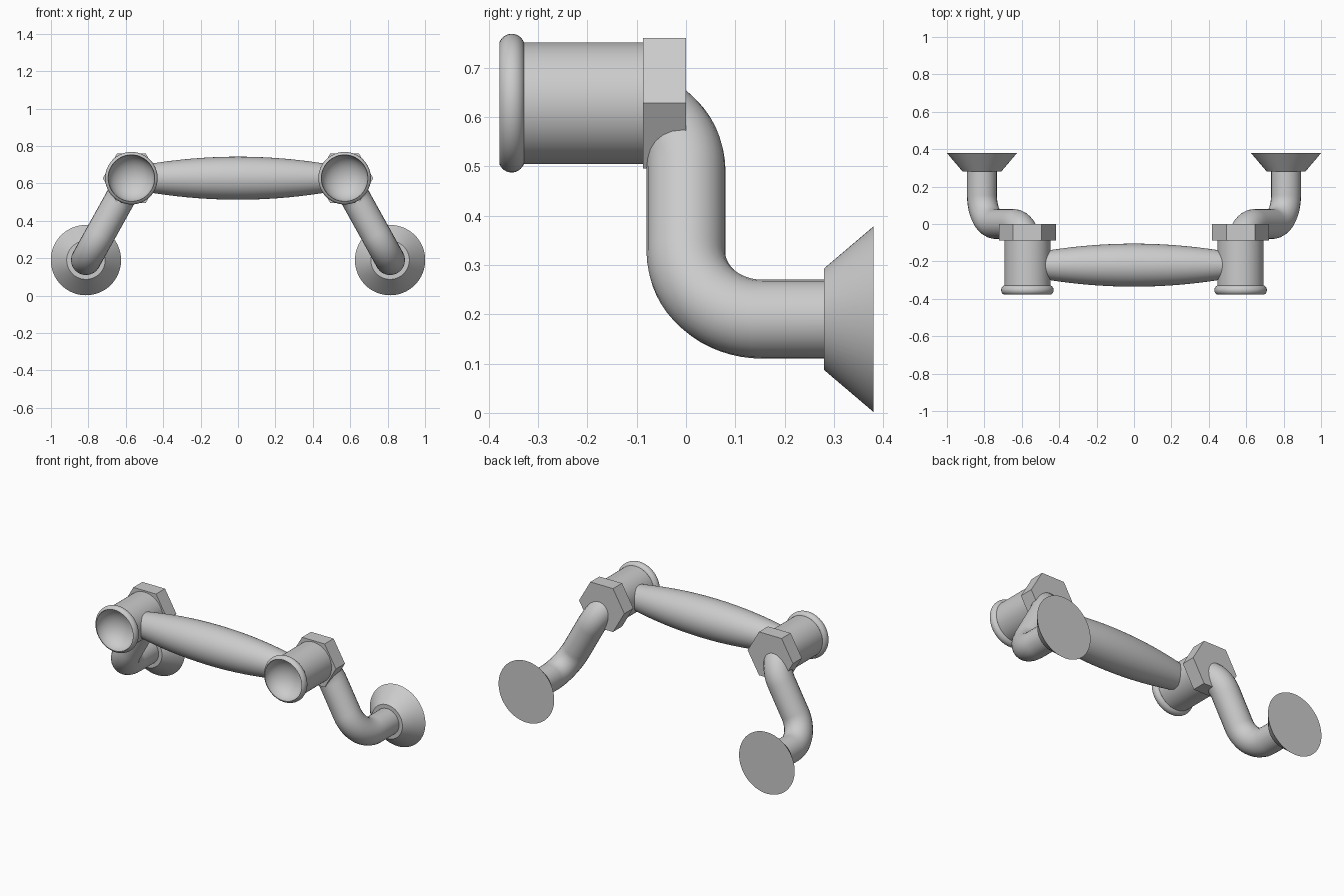
import bpy, bmesh
from math import sin, cos, pi, radians, sqrt
from mathutils import Vector

if "Cube" in bpy.data.objects:
    bpy.data.objects.remove(bpy.data.objects["Cube"])

CX, CZ = 0.57, 0.628      # valve axis
WX, WZ = 0.813, 0.19      # wall flange axis


def finish(ob, mirror):
    bpy.ops.object.select_all(action='DESELECT')
    ob.select_set(True)
    bpy.context.view_layer.objects.active = ob
    bpy.ops.object.shade_smooth_by_angle(angle=radians(30))
    if mirror:
        m = ob.modifiers.new("mirror", 'MIRROR')
        m.use_mirror_merge = False


def lathe(name, profile, origin, axis='Y', sides=64, mirror=True):
    """Revolve (radius, position) points about an axis; open ends are capped."""
    bm = bmesh.new()
    rings = []
    for r, t in profile:
        angles = [0] if r == 0 else [2 * pi * i / sides for i in range(sides)]
        ring = []
        for a in angles:
            u, v = r * cos(a), r * sin(a)
            p = (u, t, v) if axis == 'Y' else (t, u, v)
            ring.append(bm.verts.new(Vector(origin) + Vector(p)))
        rings.append(ring)
    for a, b in zip(rings, rings[1:]):
        for i in range(sides):
            j = (i + 1) % sides
            if len(a) == 1:
                bm.faces.new((a[0], b[i], b[j]))
            elif len(b) == 1:
                bm.faces.new((a[i], a[j], b[0]))
            else:
                bm.faces.new((a[i], a[j], b[j], b[i]))
    for ring in (rings[0], rings[-1]):
        if len(ring) > 1:
            bm.faces.new(ring)
    bmesh.ops.recalc_face_normals(bm, faces=bm.faces)
    me = bpy.data.meshes.new(name)
    bm.to_mesh(me)
    bm.free()
    ob = bpy.data.objects.new(name, me)
    bpy.context.collection.objects.link(ob)
    finish(ob, mirror)
    return ob


# valve barrel: dished front, rounded rim, straight body
profile = [(0.124 * sin(a), -0.377 + 0.1 * cos(a))
           for a in [pi / 2 * i / 14 for i in range(15)]]
profile += [(0.114 + 0.0265 * cos(a), -0.3535 - 0.0265 * sin(a))
            for a in [radians(66 - 136 * i / 16) for i in range(17)]]
profile += [(0.1235, -0.328), (0.1235, -0.06)]
lathe("valve_barrel", profile, (CX, 0, CZ))

# hexagonal nut behind the barrel
lathe("hex_nut", [(0.153, -0.087), (0.153, 0.0)], (CX, 0, CZ), sides=6)

# conical wall flange
lathe("wall_flange", [(0.103, 0.28), (0.188, 0.38)], (WX, 0, WZ))

# bulging crossbar between the valves
bar = [(0.115 - 0.035 * (x / 0.45) ** 2, x)
       for x in [-0.48 + 0.04 * i for i in range(25)]]
lathe("crossbar", bar, (0, -0.22, CZ), axis='X', mirror=False)

# S-bent pipe from the wall to the nut, path as (distance along slope, y)
L = sqrt((WX - CX) ** 2 + (CZ - WZ) ** 2)
R = 0.155
steps = [pi / 2 * i / 16 for i in range(17)]
path = [(0, 0.3)]
path += [(R - R * cos(a), R - R * sin(a)) for a in steps]
path += [(L - R + R * sin(a), -R + R * cos(a)) for a in steps]
curve = bpy.data.curves.new("bent_pipe", 'CURVE')
curve.dimensions = '3D'
curve.bevel_depth = 0.08
curve.bevel_resolution = 10
curve.use_fill_caps = True
spline = curve.splines.new('POLY')
spline.points.add(len(path) - 1)
for pt, (s, y) in zip(spline.points, path):
    f = s / L
    pt.co = (WX + (CX - WX) * f, y, WZ + (CZ - WZ) * f, 1)
pipe = bpy.data.objects.new("bent_pipe", curve)
bpy.context.collection.objects.link(pipe)
bpy.ops.object.select_all(action='DESELECT')
pipe.select_set(True)
bpy.context.view_layer.objects.active = pipe
bpy.ops.object.convert(target='MESH')
finish(bpy.context.view_layer.objects.active, True)
